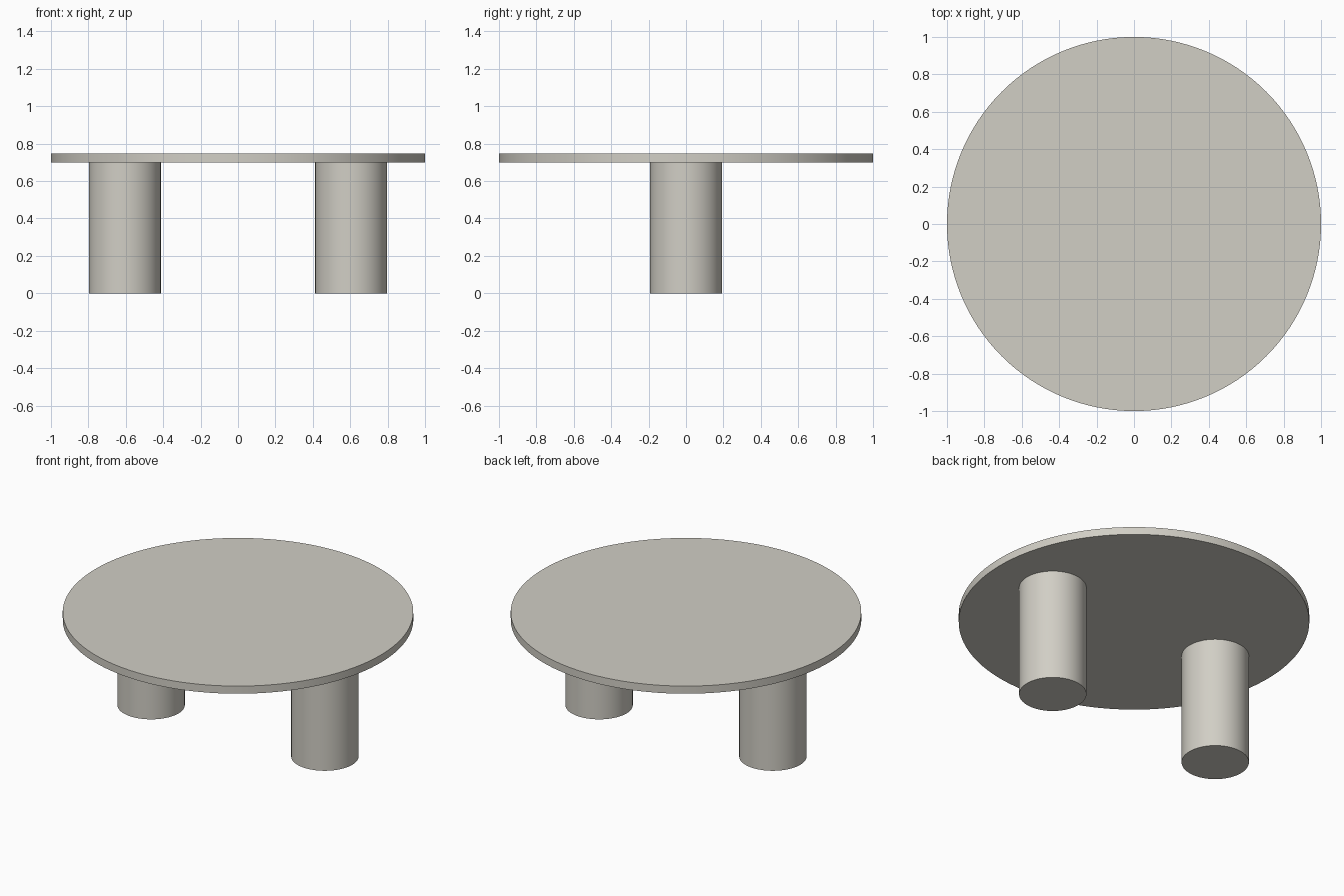
import bpy, math

if "Cube" in bpy.data.objects:
    bpy.data.objects.remove(bpy.data.objects["Cube"])

# One warm stone colour for the whole table
stone = bpy.data.materials.new("warm_stone")
stone.diffuse_color = (0.64, 0.62, 0.56, 1.0)
stone.use_nodes = True
stone.node_tree.nodes["Principled BSDF"].inputs["Base Color"].default_value = stone.diffuse_color


def cylinder(name, radius, z0, z1, x=0.0, sides=96):
    bpy.ops.mesh.primitive_cylinder_add(
        vertices=sides, radius=radius, depth=z1 - z0,
        location=(x, 0, (z0 + z1) / 2))
    obj = bpy.context.object
    obj.name = name
    obj.data.materials.append(stone)
    bpy.ops.object.shade_smooth_by_angle(angle=math.radians(30))
    return obj


# Round thin top
cylinder("table_top", 1.0, 0.70, 0.748, sides=128)

# Two thick column legs, left and right
for name, x in (("left_leg", -0.605), ("right_leg", 0.605)):
    cylinder(name, 0.192, 0.0, 0.70, x)
